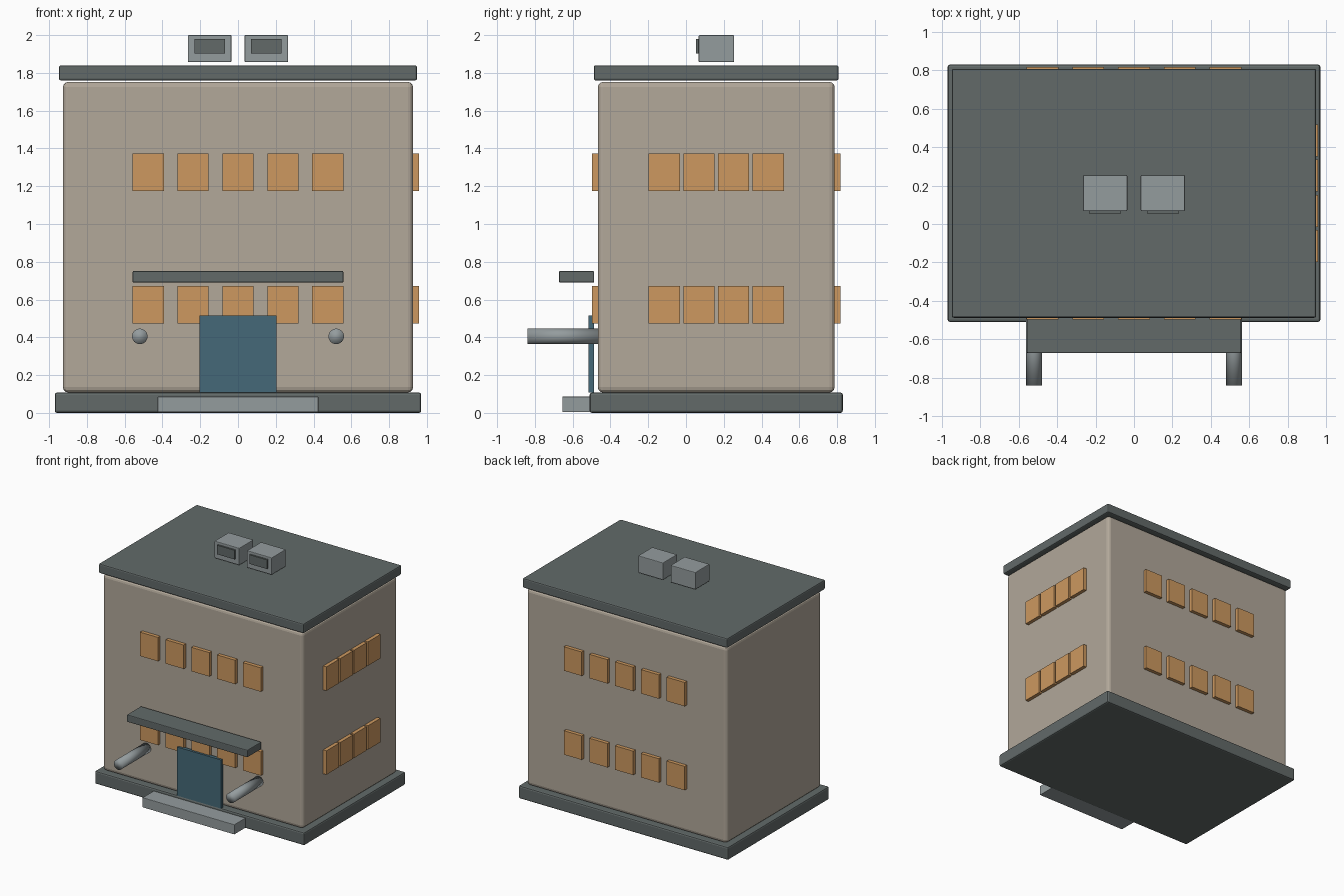
import bpy
import math
from mathutils import Vector

cube = bpy.data.objects.get("Cube")
if cube:
    bpy.data.objects.remove(cube, do_unlink=True)


def material(name, rgb):
    """Material from 0-255 sRGB values, stored as linear."""
    linear = [((c / 255 + 0.055) / 1.055) ** 2.4 for c in rgb]
    mat = bpy.data.materials.new(name)
    mat.use_nodes = True
    mat.diffuse_color = (*linear, 1)
    shader = mat.node_tree.nodes["Principled BSDF"]
    shader.inputs["Base Color"].default_value = (*linear, 1)
    shader.inputs["Roughness"].default_value = 0.8
    return mat


WALL = material("beige wall", (178, 168, 154))
SLATE = material("dark slate", (98, 106, 105))
AMBER = material("amber glass", (205, 153, 96))
TEAL = material("teal door", (69, 105, 120))
STEEL = material("light grey", (148, 156, 158))


def box(name, low, high, mat, bevel=0.0, segments=2):
    """Box between two opposite corners, with optionally rounded edges."""
    low, high = Vector(low), Vector(high)
    bpy.ops.mesh.primitive_cube_add(size=1, location=(low + high) / 2)
    obj = bpy.context.object
    obj.name = name
    obj.scale = high - low
    bpy.ops.object.transform_apply(location=False, rotation=False, scale=True)
    obj.data.materials.append(mat)
    if bevel:
        mod = obj.modifiers.new("rounded edges", 'BEVEL')
        mod.width = bevel
        mod.segments = segments
    return obj


# Main body
box("plinth", (-0.97, -0.51, 0), (0.97, 0.83, 0.108), SLATE, 0.012)
box("walls", (-0.927, -0.467, 0.108), (0.927, 0.787, 1.752), WALL, 0.028, 3)
box("roof_slab", (-0.948, -0.488, 1.76), (0.948, 0.808, 1.84), SLATE, 0.01)

# Window rows on the front, back and left walls
WIDTH, HEIGHT = 0.166, 0.2
for floor, z in (("lower", 0.472), ("upper", 1.174)):
    for i in range(5):
        x = (i - 2) * 0.238 - WIDTH / 2
        for side, y0, y1 in (("front", -0.497, -0.465), ("back", 0.785, 0.817)):
            box(f"{side}_{floor}_window_{i + 1}", (x, y0, z),
                (x + WIDTH, y1, z + HEIGHT), AMBER)
    for i in range(4):
        y = 0.16 + (i - 1.5) * 0.183 - WIDTH / 2
        box(f"left_{floor}_window_{i + 1}", (0.925, y, z),
            (0.957, y + WIDTH, z + HEIGHT), AMBER)

# Entrance
box("door", (-0.203, -0.515, 0.108), (0.203, -0.486, 0.515), TEAL)
box("entrance_step", (-0.425, -0.655, 0.004), (0.425, -0.5, 0.086), STEEL, 0.003)
box("canopy", (-0.558, -0.672, 0.69), (0.558, -0.486, 0.751), SLATE, 0.006)

# Horizontal posts beside the entrance
for side, x in (("left", 0.52), ("right", -0.52)):
    bpy.ops.mesh.primitive_cylinder_add(
        vertices=32, radius=0.041, depth=0.378,
        location=(x, -0.651, 0.405), rotation=(math.pi / 2, 0, 0))
    post = bpy.context.object
    post.name = f"{side}_post"
    post.data.materials.append(STEEL)
    bpy.ops.object.shade_smooth()

# Rooftop ventilation units
for side, x in (("left", 0.15), ("right", -0.15)):
    box(f"{side}_vent_unit", (x - 0.115, 0.067, 1.857),
        (x + 0.115, 0.255, 2.0), STEEL, 0.005)
    box(f"{side}_vent_grille", (x - 0.081, 0.053, 1.903),
        (x + 0.081, 0.07, 1.979), SLATE)
